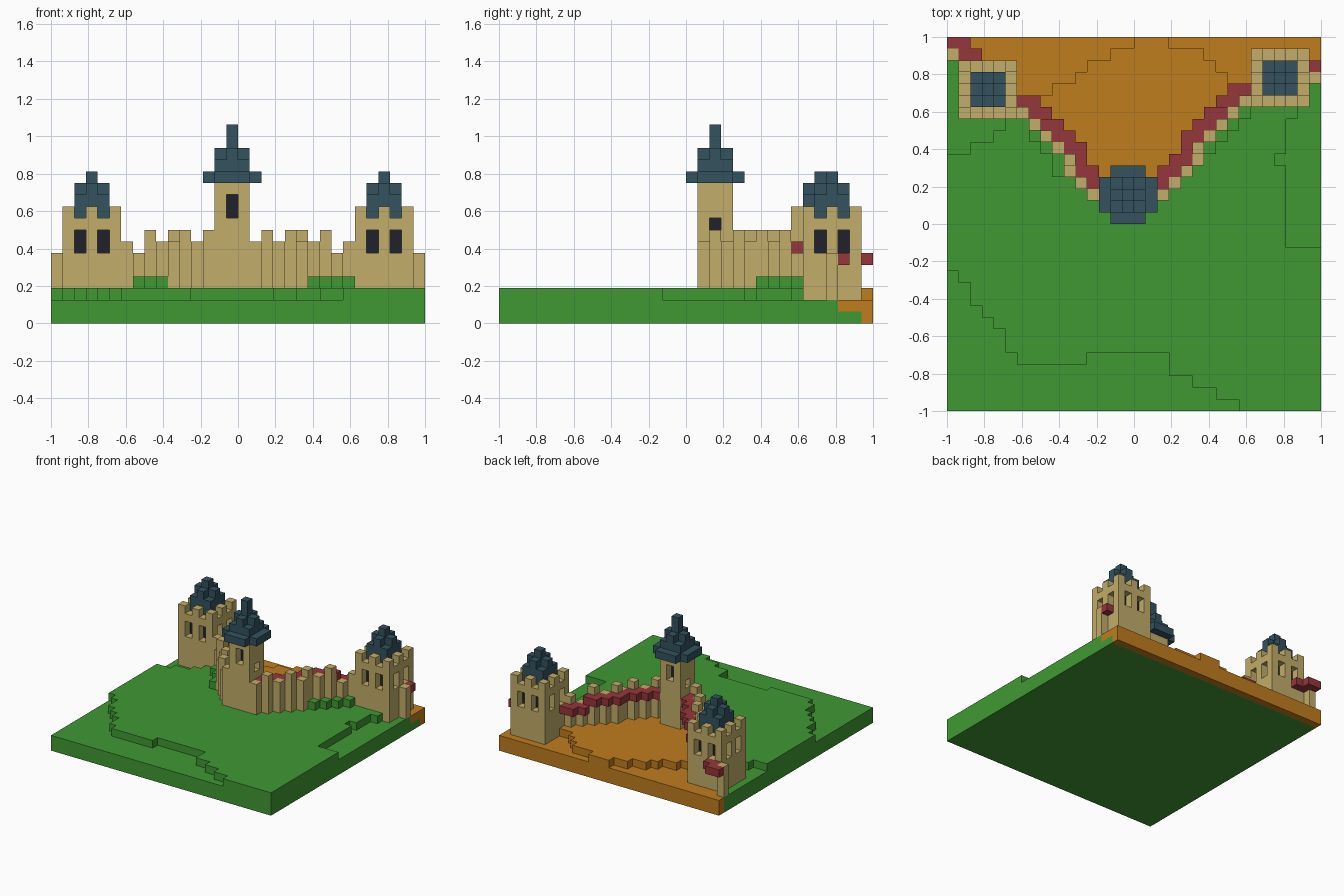
import bpy

cube = bpy.data.objects.get("Cube")
if cube:
    bpy.data.objects.remove(cube, do_unlink=True)

N, U = 32, 2 / 32          # blocks per side, block size


def material(name, rgb):
    lin = [((c / 255 + 0.055) / 1.055) ** 2.4 for c in rgb] + [1]
    m = bpy.data.materials.new(name)
    m.use_nodes = True
    m.diffuse_color = lin
    m.node_tree.nodes["Principled BSDF"].inputs["Base Color"].default_value = lin
    return m


GRASS = material("grass_green", (64, 153, 52))
EARTH = material("earth_orange", (192, 125, 31))
STONE = material("sand_stone", (194, 173, 106))
ROOF = material("slate_blue", (51, 82, 95))
WALK = material("walkway_red", (150, 55, 59))
DARK = material("window_dark", (33, 33, 43))


def blocks(name, cells, mat):
    """Mesh of the outer faces of a set of blocks (column, row from back, level)."""
    cells = {(i, N - 1 - r, z) for i, r, z in cells}
    index, faces = {}, []
    for c in cells:
        for axis in range(3):
            a, b = (axis + 1) % 3, (axis + 2) % 3
            for side in (0, 1):
                near = list(c)
                near[axis] += 1 if side else -1
                if tuple(near) in cells:
                    continue
                ring = [(0, 0), (1, 0), (1, 1), (0, 1)]
                face = []
                for da, db in ring if side else ring[::-1]:
                    p = list(c)
                    p[axis] += side
                    p[a] += da
                    p[b] += db
                    face.append(index.setdefault(tuple(p), len(index)))
                faces.append(face)
    verts = [(-1 + x * U, -1 + y * U, z * U) for x, y, z in index]
    me = bpy.data.meshes.new(name)
    me.from_pydata(verts, [], faces)
    me.materials.append(mat)
    bpy.context.collection.objects.link(bpy.data.objects.new(name, me))


def box(i0, i1, r0, r1, z0, z1):
    return {(i, r, z) for i in range(i0, i1) for r in range(r0, r1) for z in range(z0, z1)}


def square(i, r, n, z0, z1):
    return box(i - n, i + n + 1, r - n, r + n + 1, z0, z1)


def plus(i, r, z):
    return {(i, r, z), (i + 1, r, z), (i - 1, r, z), (i, r + 1, z), (i, r - 1, z)}


# Ground: column range of the higher terrace in each row, back to front
HIGH = [(16, 19), (14, 22), (12, 23), (11, 24), (9, 26), (8, 26), (6, 30), (5, 29),
        (4, 29), (2, 29), (0, 28)] + [(0, 29)] * 7 + [(0, N)] * 2
HIGH += [(s, N) for s in (1, 2, 2, 3, 4, 5, 5, 6, 19, 21, 23, 25)]
# Courtyard: column range of bare earth in each row
YARD = [(0, 32), (1, 32), (6, 32), (6, 26), (6, 26), (6, 25), (7, 24), (8, 23), (9, 22),
        (10, 21), (11, 21), (11, 20), (12, 19), (13, 18)]


def height(i, r):
    if r == 27 and 12 <= i < 19:
        return 2
    return 3 if HIGH[r][0] <= i < HIGH[r][1] else 2


grass, earth = set(), set()
for r in range(N):
    for i in range(N):
        bare = r < len(YARD) and YARD[r][0] <= i < YARD[r][1]
        for z in range(height(i, r)):
            (earth if bare and (z > 0 or r == 0) else grass).add((i, r, z))
# Small banks at the foot of the walls
for i, r in [(7, 8), (8, 9), (9, 10), (9, 11), (22, 9), (23, 8), (24, 7), (25, 6)]:
    grass.add((i, r, 3))
blocks("grass_ground", grass, GRASS)
blocks("courtyard_ground", earth, EARTH)


# Corner towers: hollow window slots, battlements and stepped roof
def corner_tower(name, i, r):
    stone = square(i, r, 2, 2, 9)
    for a in (-2, 0, 2):
        for b in (-2, 0, 2):
            if a or b:
                stone.add((i + a, r + b, 9))
    core = square(i, r, 1, 6, 8)
    stone -= core
    for z in (6, 7):
        for s in (-1, 1):
            for e in (-2, 2):
                stone -= {(i + s, r + e, z), (i + e, r + s, z)}
    blocks(name + "_tower", stone, STONE)
    blocks(name + "_tower_windows", core, DARK)
    roof = square(i, r, 1, 9, 11) | plus(i, r, 11) | {(i, r, 12)}
    blocks(name + "_tower_roof", roof, ROOF)


corner_tower("right", 3, 4)
corner_tower("left", 28, 3)

# Central tower
ci, cr = 15, 13
keep = square(ci, cr, 1, 3, 12)
core = {(ci, cr, z) for z in (8, 9, 10)}
keep -= core
for s in (-1, 1):
    keep -= {(ci, cr + s, 9), (ci, cr + s, 10), (ci + s, cr, 8)}
blocks("central_tower", keep, STONE)
blocks("central_tower_windows", core, DARK)
eaves = square(ci, cr, 2, 12, 13) - {(ci + a, cr + b, 12) for a in (-2, 2) for b in (-2, 2)}
spire = square(ci, cr, 1, 13, 14) | plus(ci, cr, 14) | {(ci, cr, 15), (ci, cr, 16)}
blocks("central_tower_roof", eaves | spire, ROOF)


# Diagonal walls: columns alternate gap and merlon, walkway overhangs inside
def wall(name, path, inward, low=2):
    stone, walk = set(), set()
    for k, (i, r) in enumerate(path):
        level = 6 if k < low else 7
        top = level + (k % 2 == 0 and low > 0)
        stone |= box(i, i + 1, r, r + 1, height(i, r), top)
        walk |= {(i, r - 1, level - 1), (i + inward, r - 1, level - 1)}
    solid = {(i, r) for i, r in path} | {(i, r) for i, r, z in square(ci, cr, 1, 0, 1)}
    blocks(name + "_wall", stone, STONE)
    blocks(name + "_walkway", {c for c in walk if c[:2] not in solid}, WALK)


wall("right", [(6, 6), (7, 7), (8, 8), (9, 9), (10, 10), (10, 11), (11, 12), (12, 13), (13, 14)], 1)
wall("left", [(25, 5), (24, 6), (23, 7), (22, 8), (21, 9), (21, 10), (20, 11), (19, 12),
              (18, 13), (17, 14)], -1)

# Wall stubs running off the edge of the ground
blocks("right_stub_wall", box(0, 1, 1, 2, 2, 6), STONE)
blocks("right_stub_walkway", box(0, 2, 0, 1, 5, 6) | box(1, 3, 1, 2, 5, 6), WALK)
blocks("left_stub_wall", box(31, 32, 3, 4, 2, 6), STONE)
blocks("left_stub_walkway", box(31, 32, 2, 3, 5, 6), WALK)
